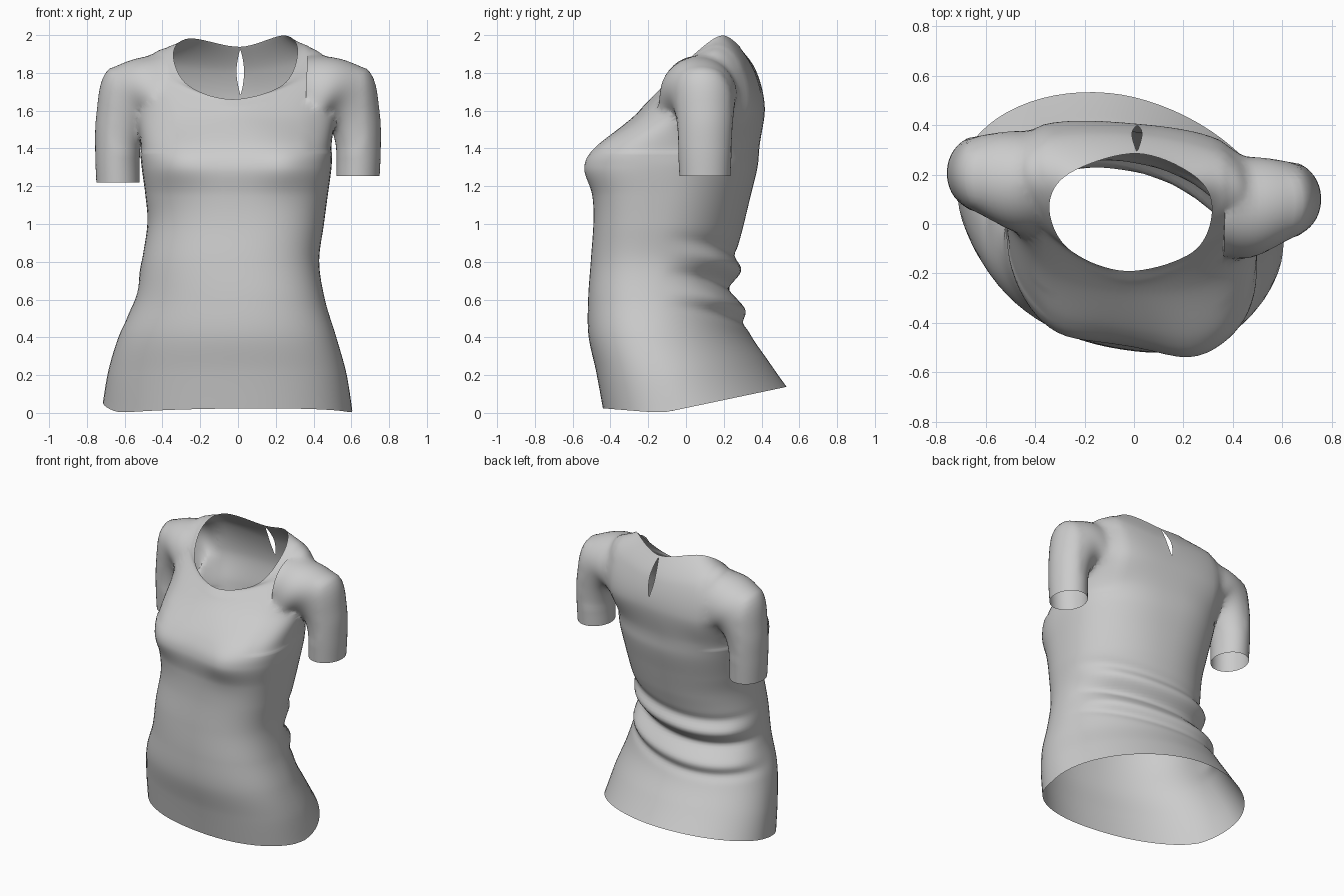
import bpy, bmesh
from math import sin, cos, pi, radians, exp
from mathutils import Vector as V

if "Cube" in bpy.data.objects:
    bpy.data.objects.remove(bpy.data.objects["Cube"])

N = 72      # columns around the body
STEP = 6    # rows between key rings


def catmull(p0, p1, p2, p3, t):
    return 0.5 * (2 * p1 + (p2 - p0) * t + (2 * p0 - 5 * p1 + 4 * p2 - p3) * t * t
                  + (3 * p1 - p0 - 3 * p2 + p3) * t ** 3)


def spow(c, e):
    return (1 if c >= 0 else -1) * abs(c) ** e


def body_ring(z, xl, xr, yf, yb, shear, nf, nb):
    """Twisted superellipse section of the body, from its extents."""
    cx, cy, a = (xl + xr) / 2, (yf + yb) / 2, (xr - xl) / 2
    b = (yb - yf) / 2 - 0.25 * abs(shear) * a
    ring = []
    for i in range(N):
        t = 2 * pi * i / N
        n = nb if sin(t) > 0 else nf
        x, y = a * spow(cos(t), 2 / n), b * spow(sin(t), 2 / n)
        ring.append(V((cx + x, cy + y + shear * x, z)))
    return ring


def spline_ring(pts):
    """Closed smooth ring through 8 points: right, back right, back ..."""
    p, k = [V(q) for q in pts], N // len(pts)
    return [catmull(p[i - 1], p[i], p[(i + 1) % 8], p[(i + 2) % 8], j / k)
            for i in range(8) for j in range(k)]


def loft(rings, step):
    out, last = [], len(rings) - 1
    for k in range(last):
        q = [rings[max(k - 1, 0)], rings[k], rings[k + 1], rings[min(k + 2, last)]]
        for s in range(step):
            out.append([catmull(*c, s / step) for c in zip(*q)])
    return out + [rings[-1]]


def solid(name, rings):
    """Closed tube with fan caps; returns the object and both cap centres."""
    bm = bmesh.new()
    vs = [[bm.verts.new(p) for p in r] for r in rings]
    n = len(vs[0])
    for a, b in zip(vs, vs[1:]):
        for i in range(n):
            j = (i + 1) % n
            bm.faces.new((a[i], a[j], b[j], b[i]))
    centres = []
    for r in (vs[0], vs[-1]):
        c = bm.verts.new(sum((v.co for v in r), V()) / n)
        centres.append(c.co.copy())
        for i in range(n):
            bm.faces.new((c, r[i], r[(i + 1) % n]))
    bmesh.ops.recalc_face_normals(bm, faces=bm.faces)
    me = bpy.data.meshes.new(name)
    bm.to_mesh(me)
    bm.free()
    ob = bpy.data.objects.new(name, me)
    bpy.context.collection.objects.link(ob)
    return ob, centres


def bump(d, w):
    return exp(-(d / w) ** 2)


def drape(p):
    """Hem curve, bust and the gathered folds at the back of the waist."""
    x, y, z = p
    if z < 0.6:
        hem = 0.005 + 0.21 * max(0, y + 0.1) + 0.08 * max(0, -y - 0.2)
        p.z += hem * (1 - z / 0.6)
    z = p.z
    if y < -0.1:
        for bx, bz in ((0.24, 1.32), (-0.33, 1.33)):
            p.y -= 0.035 * bump(x - bx, 0.15) * bump(z - bz, 0.13)
    w = min(1, max(0, (y + 0.12) / 0.25))
    zz = z - 0.08 * (x + 0.1) - 0.15 * (x + 0.1) ** 2
    f = (0.035 * bump(zz - 0.76, 0.045) - 0.035 * bump(zz - 0.66, 0.04)
         + 0.03 * bump(zz - 0.55, 0.045) - 0.012 * bump(zz - 0.48, 0.03)
         - 0.01 * bump(zz - 0.84, 0.03))
    p.y += w * f
    p.x += w * f * 0.6 * x
    return p


# Body sections: z, left, right, front, back, twist, squareness front and back
sections = [
    (0.00, -.715, .605, -.45, .55, -.16, 2.2, 1.9), (0.20, -.685, .575, -.485, .45, -.16, 2.2, 1.9),
    (0.40, -.63, .52, -.525, .345, -.16, 2.2, 2.0), (0.60, -.545, .46, -.525, .28, -.15, 2.3, 2.1),
    (0.80, -.51, .43, -.51, .27, -.14, 2.4, 2.1), (1.00, -.48, .455, -.495, .315, -.14, 2.5, 2.2),
    (1.15, -.49, .475, -.495, .35, -.14, 2.6, 2.3), (1.30, -.51, .495, -.51, .385, -.14, 2.7, 2.4),
    (1.42, -.52, .50, -.45, .395, -.14, 2.7, 2.5)]
# Yoke, shoulder and neckline rings
yoke = [(.52, .07, 1.65), (.38, .32, 1.62), (.012, .405, 1.62), (-.40, .39, 1.62),
        (-.53, .16, 1.65), (-.39, -.16, 1.58), (-.02, -.275, 1.57), (.35, -.21, 1.58)]
shoulder = [(.45, .12, 1.90), (.36, .28, 1.86), (.012, .365, 1.80), (-.38, .34, 1.85),
            (-.45, .18, 1.905), (-.38, -.03, 1.75), (-.02, -.225, 1.625), (.36, -.06, 1.75)]
neck = [(.315, .05, 1.905), (.25, .19, 1.998), (.012, .285, 1.938), (-.26, .205, 1.982),
        (-.342, .07, 1.895), (-.265, -.10, 1.735), (-.03, -.19, 1.66), (.235, -.115, 1.735)]
rings = [body_ring(*s) for s in sections] + [spline_ring(r) for r in (yoke, shoulder, neck)]
rings = [[drape(p) for p in r] for r in loft(rings, STEP * 2)]
shirt, open_caps = solid("shirt", rings)

# Sleeves: outward, z, tilt, radius across, radius in depth, shift in depth
sleeve_keys = [(.635, 1.255, 0, .115, .135, 0), (.637, 1.40, 2, .119, .143, 0),
               (.617, 1.55, 15, .138, .155, 0), (.565, 1.66, 45, .195, .178, -.01),
               (.47, 1.685, 72, .215, .215, -.035), (.36, 1.69, 88, .20, .19, -.04)]
for side, cy, drop in ((1, .10, 0), (-1, .205, .035)):
    keys = []
    for u, z, tilt, r, ry, dy in sleeve_keys:
        t = radians(tilt)
        zz = z - drop * max(0, (1.66 - z) / .4)
        keys.append([V((side * (u + r * cos(a) * cos(t)), cy + dy + ry * sin(a),
                        zz + r * cos(a) * sin(t)))
                     for a in (2 * pi * (i + .37) / 40 for i in range(40))])
    sleeve, caps = solid("sleeve", loft(keys, STEP))
    open_caps.append(caps[0])
    mod = shirt.modifiers.new("join_sleeve", "BOOLEAN")
    mod.operation, mod.solver, mod.object = "UNION", "EXACT", sleeve
    bpy.context.view_layer.objects.active = shirt
    bpy.ops.object.modifier_apply(modifier=mod.name)
    bpy.data.objects.remove(sleeve)

bm = bmesh.new()
bm.from_mesh(shirt.data)
# Open the hem, neck and cuffs
bmesh.ops.delete(bm, geom=[v for v in bm.verts
                           if any((v.co - c).length < 1e-3 for c in open_caps)], context="VERTS")
# Soften the armhole seams
soft = [v for v in bm.verts if .37 < abs(v.co.x) < .66 and v.co.z > 1.38 and not v.is_boundary]
for _ in range(14):
    bmesh.ops.smooth_vert(bm, verts=soft, factor=.5, use_axis_x=True, use_axis_y=True, use_axis_z=True)


# Keyhole slit at the back of the neck
def on_slit(v):
    return abs(v.co.x - .012) < .008 and v.co.y > .25 and 1.68 < v.co.z < 1.93


slit = [e for e in bm.edges if on_slit(e.verts[0]) and on_slit(e.verts[1])]
bmesh.ops.split_edges(bm, edges=slit)
for v in [v for v in bm.verts if on_slit(v) and v.is_boundary]:
    mid = sum(f.calc_center_median().x for f in v.link_faces) / len(v.link_faces)
    w = .02 * sin(pi * min(1, max(0, (v.co.z - 1.68) / .25)))
    v.co.x += w if mid > v.co.x else -w
bm.to_mesh(shirt.data)
bm.free()
shirt.select_set(True)
bpy.context.view_layer.objects.active = shirt
bpy.ops.object.shade_smooth_by_angle(angle=radians(60))
